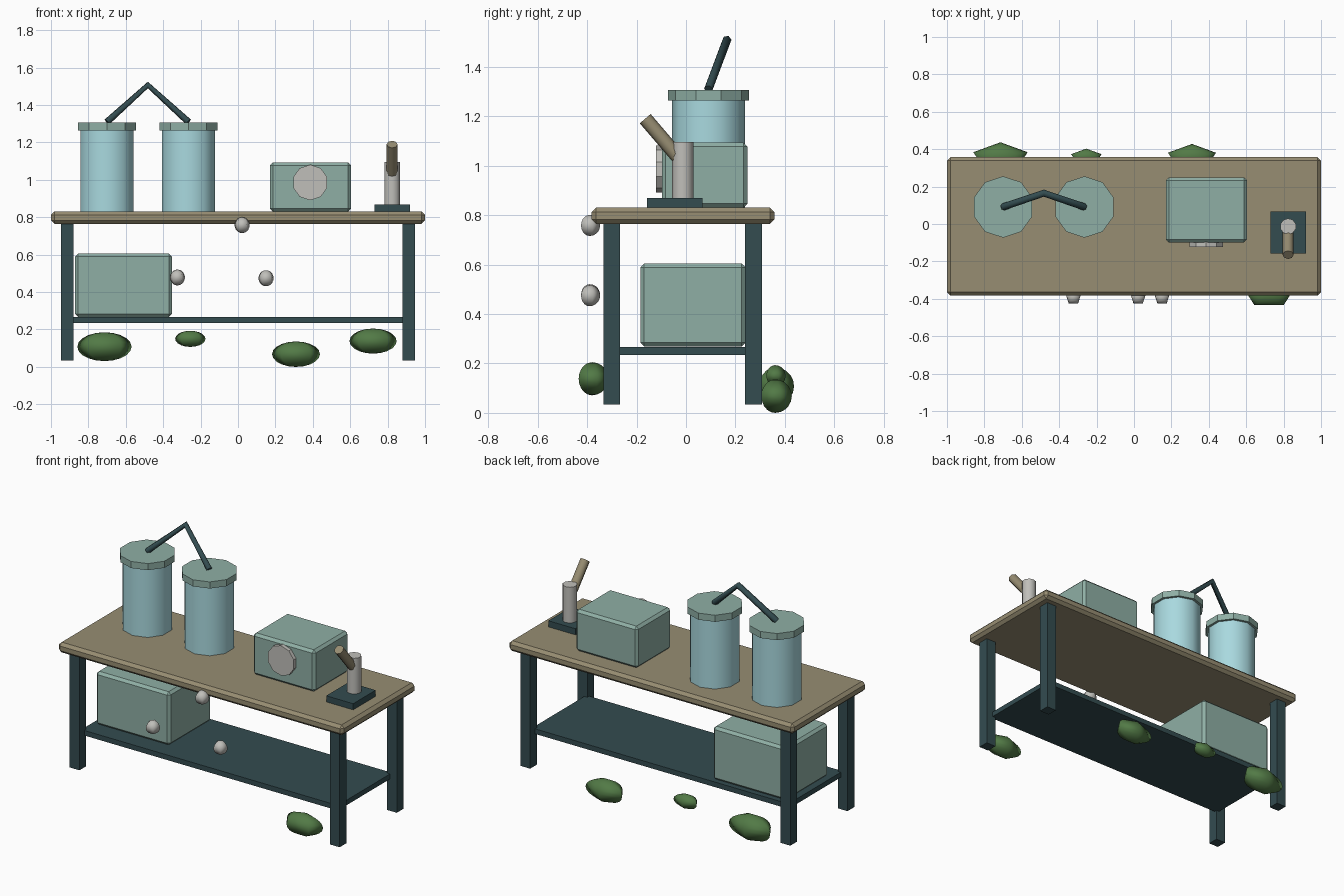
import bpy, bmesh, math
from mathutils import Vector

cube = bpy.data.objects.get("Cube")
if cube:
    bpy.data.objects.remove(cube, do_unlink=True)


def material(name, *rgb):
    lin = [((c / 255 + 0.055) / 1.055) ** 2.4 for c in rgb] + [1.0]
    m = bpy.data.materials.new(name)
    m.use_nodes = True
    m.diffuse_color = lin
    m.node_tree.nodes["Principled BSDF"].inputs["Base Color"].default_value = lin
    return m


wood = material("weathered_wood", 151, 141, 114)
dark = material("dark_iron", 51, 76, 80)
sage = material("sage_paint", 143, 175, 165)
blue = material("pale_blue", 169, 217, 223)
metal = material("light_metal", 192, 191, 186)
moss = material("moss_green", 82, 122, 70)


def add_object(name, bm, mat, smooth=None):
    bmesh.ops.recalc_face_normals(bm, faces=bm.faces)
    mesh = bpy.data.meshes.new(name)
    bm.to_mesh(mesh)
    bm.free()
    mesh.materials.append(mat)
    ob = bpy.data.objects.new(name, mesh)
    bpy.context.collection.objects.link(ob)
    if smooth:
        bpy.ops.object.select_all(action='DESELECT')
        ob.select_set(True)
        bpy.context.view_layer.objects.active = ob
        bpy.ops.object.shade_smooth_by_angle(angle=math.radians(smooth))
    return ob


def box(name, mat, x, y, z, bevel=0):
    """Box from (min, max) ranges, with optional chamfered edges."""
    bm = bmesh.new()
    bmesh.ops.create_cube(bm, size=1)
    for v in bm.verts:
        v.co = [a + (b - a) * (c + 0.5) for (a, b), c in zip((x, y, z), v.co)]
    ob = add_object(name, bm, mat)
    if bevel:
        mod = ob.modifiers.new("chamfer", 'BEVEL')
        mod.width = bevel
        mod.segments = 1
    return ob


def rod(name, mat, start, end, radius, sides, smooth=None):
    """Prism between two points; a corner points toward +y (or +z when lying along y)."""
    a, b = Vector(start), Vector(end)
    axis = (b - a).normalized()
    up = Vector((0, 0, 1)) if abs(axis.y) > 0.9 else Vector((0, 1, 0))
    u = (up - axis * up.dot(axis)).normalized()
    w = axis.cross(u)
    bm = bmesh.new()
    rings = []
    for p in (a, b):
        turns = [2 * math.pi * i / sides for i in range(sides)]
        rings.append([bm.verts.new(p + radius * (u * math.cos(t) + w * math.sin(t))) for t in turns])
        bm.faces.new(rings[-1])
    for i in range(sides):
        j = (i + 1) % sides
        bm.faces.new((rings[0][i], rings[0][j], rings[1][j], rings[1][i]))
    return add_object(name, bm, mat, smooth)


def blob(name, mat, centre, radii, sides=5, rings=10):
    """Five-sided ellipsoid with a corner toward +y."""
    bm = bmesh.new()
    profile = []
    for i in range(rings + 1):
        t = math.pi * i / rings
        profile.append(bm.verts.new((0, math.sin(t), math.cos(t))))
    edges = [bm.edges.new(pair) for pair in zip(profile, profile[1:])]
    bmesh.ops.spin(bm, geom=profile + edges, cent=(0, 0, 0), axis=(0, 0, 1),
                   angle=2 * math.pi, steps=sides, use_merge=False)
    bmesh.ops.remove_doubles(bm, verts=bm.verts, dist=0.001)
    for v in bm.verts:
        v.co = [c + r * k for c, r, k in zip(centre, radii, v.co)]
    return add_object(name, bm, mat, 180)


# Table
box("table_top", wood, (-1, 1), (-0.382, 0.357), (0.765, 0.83), 0.018)
for side, x in (("right", -0.913), ("left", 0.913)):
    for end, y in (("front", -0.3), ("back", 0.273)):
        box(f"{end}_{side}_leg", dark, (x - 0.034, x + 0.034), (y - 0.034, y + 0.034), (0.033, 0.775))
box("lower_shelf", dark, (-0.9, 0.9), (-0.285, 0.258), (0.235, 0.267))
box("storage_crate", sage, (-0.872, -0.353), (-0.185, 0.24), (0.268, 0.605), 0.016)

# Lidded tanks and the bent pipe joining them
TANK_Y = 0.091
for side, x in (("right", -0.7), ("left", -0.265)):
    rod(f"{side}_tank", blue, (x, TANK_Y, 0.825), (x, TANK_Y, 1.275), 0.148, 10, 40)
    rod(f"{side}_tank_lid", sage, (x, TANK_Y, 1.264), (x, TANK_Y, 1.306), 0.164, 10)

curve = bpy.data.curves.new("connecting_pipe", 'CURVE')
curve.dimensions = '3D'
curve.bevel_depth = 0.019
curve.bevel_resolution = 1
curve.use_fill_caps = True
line = curve.splines.new('POLY')
line.points.add(2)
for point, co in zip(line.points, ((-0.7, TANK_Y, 1.31), (-0.482, 0.165, 1.507), (-0.265, TANK_Y, 1.31))):
    point.co = (*co, 1)
curve.materials.append(dark)
bpy.context.collection.objects.link(bpy.data.objects.new("connecting_pipe", curve))

# Gauge box
box("gauge_box", sage, (0.17, 0.605), (-0.098, 0.248), (0.83, 1.094), 0.016)
rod("gauge_dial", metal, (0.386, -0.09, 0.986), (0.386, -0.122, 0.986), 0.095, 10)

# Lever stand
box("lever_base", dark, (0.73, 0.919), (-0.158, 0.067), (0.828, 0.869))
rod("lever_post", metal, (0.824, -0.013, 0.86), (0.824, -0.013, 1.096), 0.043, 10, 40)
rod("lever_handle", wood, (0.824, -0.032, 1.035), (0.824, -0.165, 1.19), 0.029, 8, 50)

# Small knobs floating along the front
for i, (x, z) in enumerate(((0.022, 0.758), (-0.324, 0.478), (0.15, 0.474))):
    blob(f"front_knob_{i + 1}", metal, (x, -0.39, z), (0.0425,) * 3)

# Moss clumps around the legs
clumps = ((-0.714, 0.36, 0.108, 0.077), (-0.255, 0.36, 0.15, 0.043),
          (0.31, 0.36, 0.068, 0.068), (0.722, -0.38, 0.138, 0.067))
for i, (x, y, z, r) in enumerate(clumps):
    blob(f"moss_clump_{i + 1}", moss, (x, y, z), (r * 1.98, r, r))
